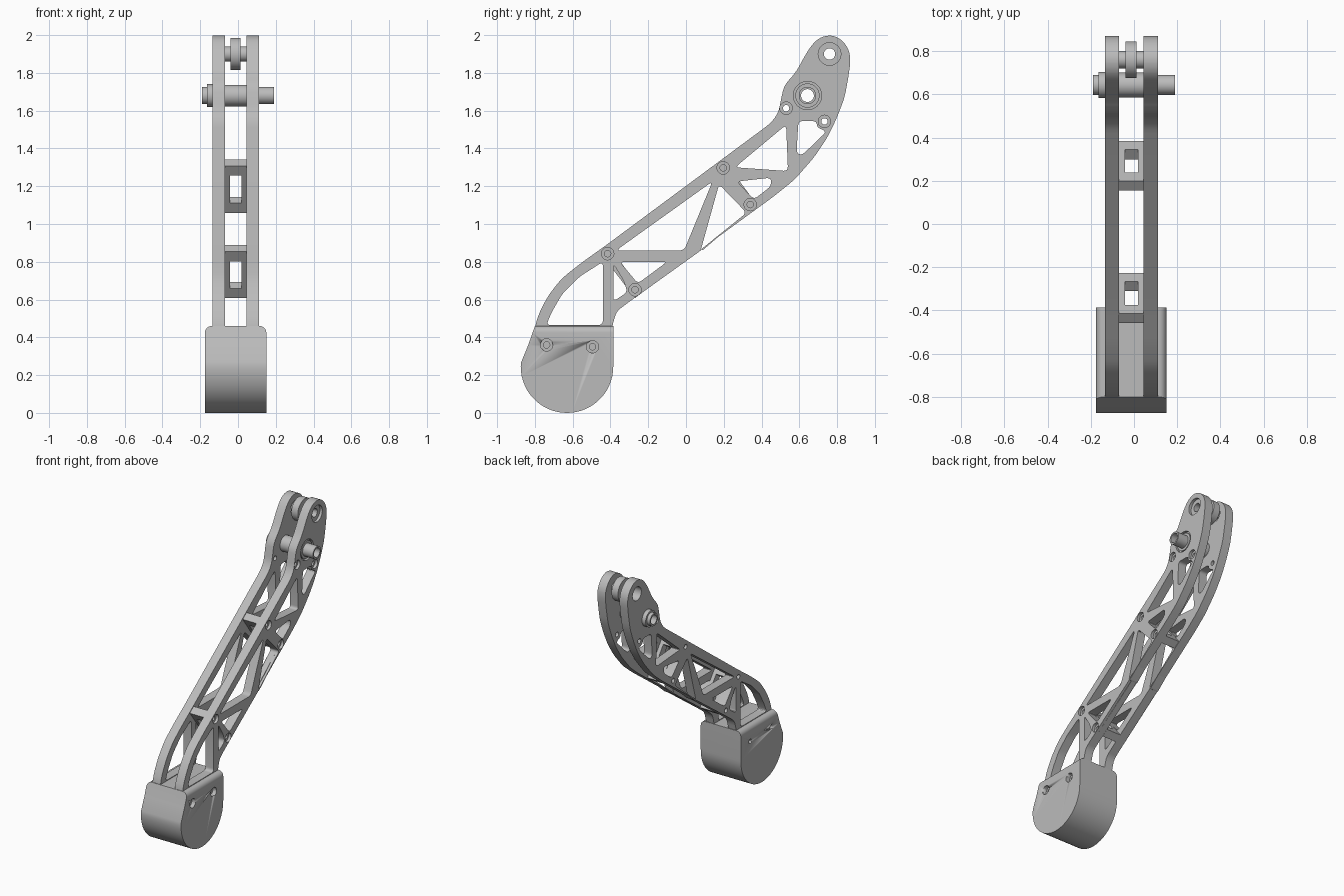
import bpy
import bmesh
from math import cos, sin, tau, radians
from mathutils import Matrix, Vector

cube = bpy.data.objects.get("Cube")
if cube:
    bpy.data.objects.remove(cube)

grey = bpy.data.materials.new("machined grey")
grey.use_nodes = True
colour = (0.5, 0.5, 0.5, 1)
grey.diffuse_color = colour
grey.node_tree.nodes["Principled BSDF"].inputs["Base Color"].default_value = colour

# Profiles are drawn in the y-z plane and extruded along x
SIDE = Matrix(((0, 0, 1, 0), (1, 0, 0, 0), (0, 1, 0, 0), (0, 0, 0, 1)))


def circle(centre, radius, steps=32):
    return [(centre[0] + radius * cos(tau * i / steps),
             centre[1] + radius * sin(tau * i / steps)) for i in range(steps)]


def rounded(points, radius, steps=5):
    """Replace each corner of a closed outline by a small curve."""
    result = []
    points = [Vector(p) for p in points]
    for i, corner in enumerate(points):
        before = points[i - 1] - corner
        after = points[(i + 1) % len(points)] - corner
        start = corner + before.normalized() * min(radius, before.length * .45)
        end = corner + after.normalized() * min(radius, after.length * .45)
        for k in range(steps + 1):
            t = k / steps
            result.append(start * (1 - t) ** 2 + corner * 2 * t * (1 - t) + end * t * t)
    return result


def panel(name, outline, holes, low, high, frame=SIDE):
    """Extrude an outline with holes from low to high along the frame's normal."""
    curve = bpy.data.curves.new(name + " profile", "CURVE")
    curve.dimensions = "2D"
    curve.fill_mode = "BOTH"
    curve.extrude = (high - low) / 2
    for loop in [outline] + holes:
        spline = curve.splines.new("POLY")
        spline.points.add(len(loop) - 1)
        for point, p in zip(spline.points, loop):
            point.co = (p[0], p[1], 0, 1)
        spline.use_cyclic_u = True
    helper = bpy.data.objects.new(name + " helper", curve)
    bpy.context.collection.objects.link(helper)
    bpy.context.view_layer.update()
    evaluated = helper.evaluated_get(bpy.context.evaluated_depsgraph_get())
    mesh = bpy.data.meshes.new_from_object(evaluated)
    bpy.data.objects.remove(helper)
    bpy.data.curves.remove(curve)
    mesh.transform(frame @ Matrix.Translation((0, 0, (low + high) / 2)))
    bm = bmesh.new()
    bm.from_mesh(mesh)
    bmesh.ops.remove_doubles(bm, verts=bm.verts, dist=.0001)
    bmesh.ops.recalc_face_normals(bm, faces=bm.faces)
    bm.to_mesh(mesh)
    bm.free()
    mesh.materials.clear()
    mesh.materials.append(grey)
    obj = bpy.data.objects.new(name, mesh)
    bpy.context.collection.objects.link(obj)
    return obj


def tube(name, centre, outer, inner, low, high):
    return panel(name, circle(centre, outer), [circle(centre, inner)], low, high)


# Side plate outline and its truss windows
plate_outline = rounded([
    (-.8, .3), (-.8, .46), (-.775, .535), (-.73, .62), (-.66, .71), (-.56, .79),
    (-.42, .89), (.45, 1.535), (.49, 1.59), (.505, 1.67), (.52, 1.735), (.58, 1.8),
    (.64, 1.91), (.68, 1.965), (.72, 1.992), (.77, 2), (.82, 1.98), (.86, 1.93),
    (.872, 1.87), (.86, 1.78), (.84, 1.67), (.8, 1.565), (.75, 1.46), (.68, 1.355),
    (.575, 1.235), (.47, 1.15), (-.325, .57), (-.37, .535), (-.39, .46), (-.42, .3)], .04, 3)
windows = [rounded(w, .025) for w in (
    [(-.74, .465), (-.71, .535), (-.655, .63), (-.565, .72), (-.44, .8), (-.44, .465)],
    [(-.37, .86), (-.01, .86), (.14, 1.225)],
    [(-.35, .8), (-.1, .8), (-.255, .685)],
    [(-.385, .79), (-.385, .59), (-.31, .64), (-.33, .7)],
    [(.175, 1.21), (.075, .85), (.32, 1.06)],
    [(.27, 1.225), (.45, 1.245), (.45, 1.2), (.36, 1.13)],
    [(.26, 1.3), (.53, 1.525), (.54, 1.28)],
    [(.595, 1.545), (.69, 1.545), (.695, 1.51), (.745, 1.49), (.615, 1.365), (.585, 1.375)])]

struts = [((-.415, .843), (-.27, .652)), ((.197, 1.297), (.34, 1.103))]
bolts = [p for pair in struts for p in pair] + [(.53, 1.613), (.733, 1.543)]
roller_axis = (.76, 1.9)
pin_axis = (.643, 1.68)


def plate(name, bolt, roller, pin, low, high):
    holes = windows + [circle(b, bolt, 20) for b in bolts]
    holes += [circle(roller_axis, roller), circle(pin_axis, pin)]
    panel(name, plate_outline, holes, low, high)


plate("right_side_plate", .017, .05, .045, -.135, -.07)
plate("left_side_plate_inner", .017, .03, .045, .045, .09)
plate("left_side_plate_counterbored", .033, .06, .075, .09, .11)

# Windowed cross braces between the plates
for number, (top, bottom) in enumerate(struts):
    a, b = Vector((0, *top)), Vector((0, *bottom))
    along = (b - a).normalized()
    across = Vector((1, 0, 0))
    frame = Matrix((along, across, along.cross(across))).transposed().to_4x4()
    frame.translation = (a + b) / 2 + across * -.0125
    brace = [(-.155, -.058), (.155, -.058), (.155, .058), (-.155, .058)]
    opening = [(u * .58, v * .52) for u, v in brace]
    panel(f"cross_brace_{number}", brace, [opening], -.028, .028, frame)

# Roller at the tip
tube("roller_shaft", roller_axis, .04, .03, -.075, .05)
tube("roller_wheel", roller_axis, .085, .035, -.04, .012)

# Hollow pivot pin with collar, sleeve and bearing
tube("pivot_pin", pin_axis, .046, .034, -.19, .19)
tube("pivot_collar", pin_axis, .06, .04, -.165, -.13)
tube("pivot_sleeve", pin_axis, .057, .04, -.075, .05)
tube("pivot_bearing", pin_axis, .064, .04, .085, .106)

# Rounded foot block
foot_outline = [(-.385, .46), (-.8, .46), (-.835, .36), (-.872, .27)]
foot_outline += [(-.63 + .245 * cos(radians(a)), .245 + .245 * sin(radians(a)))
                 for a in range(180, 361, 6)]
foot = panel("foot", foot_outline, [], -.175, .15)
bm = bmesh.new()
bm.from_mesh(foot.data)
bmesh.ops.dissolve_limit(bm, angle_limit=.01, verts=bm.verts, edges=bm.edges)
rims = [e for e in bm.edges if all(v.co.z > .45 for v in e.verts)
        and abs(e.verts[0].co.x - e.verts[1].co.x) < .001]
bmesh.ops.bevel(bm, geom=rims, offset=.035, segments=6, profile=.5, affect="EDGES")
bm.to_mesh(foot.data)
bm.free()

# Counterbored bolt holes through the foot
for centre in ((-.738, .36), (-.495, .35)):
    for radius, start in ((.017, -.3), (.033, .12)):
        cutter = panel("bolt_cutter", circle(centre, radius, 20), [], start, .3)
        cutter.hide_render = True
        cutter.hide_viewport = True
        cut = foot.modifiers.new("bolt hole", "BOOLEAN")
        cut.operation = "DIFFERENCE"
        cut.solver = "EXACT"
        cut.object = cutter

# Smooth the curved walls and keep the rims sharp
bpy.ops.object.select_all(action="DESELECT")
for obj in bpy.context.scene.objects:
    if obj.type == "MESH" and not obj.hide_render:
        obj.select_set(True)
        bpy.context.view_layer.objects.active = obj
bpy.ops.object.shade_smooth_by_angle(angle=radians(30))
